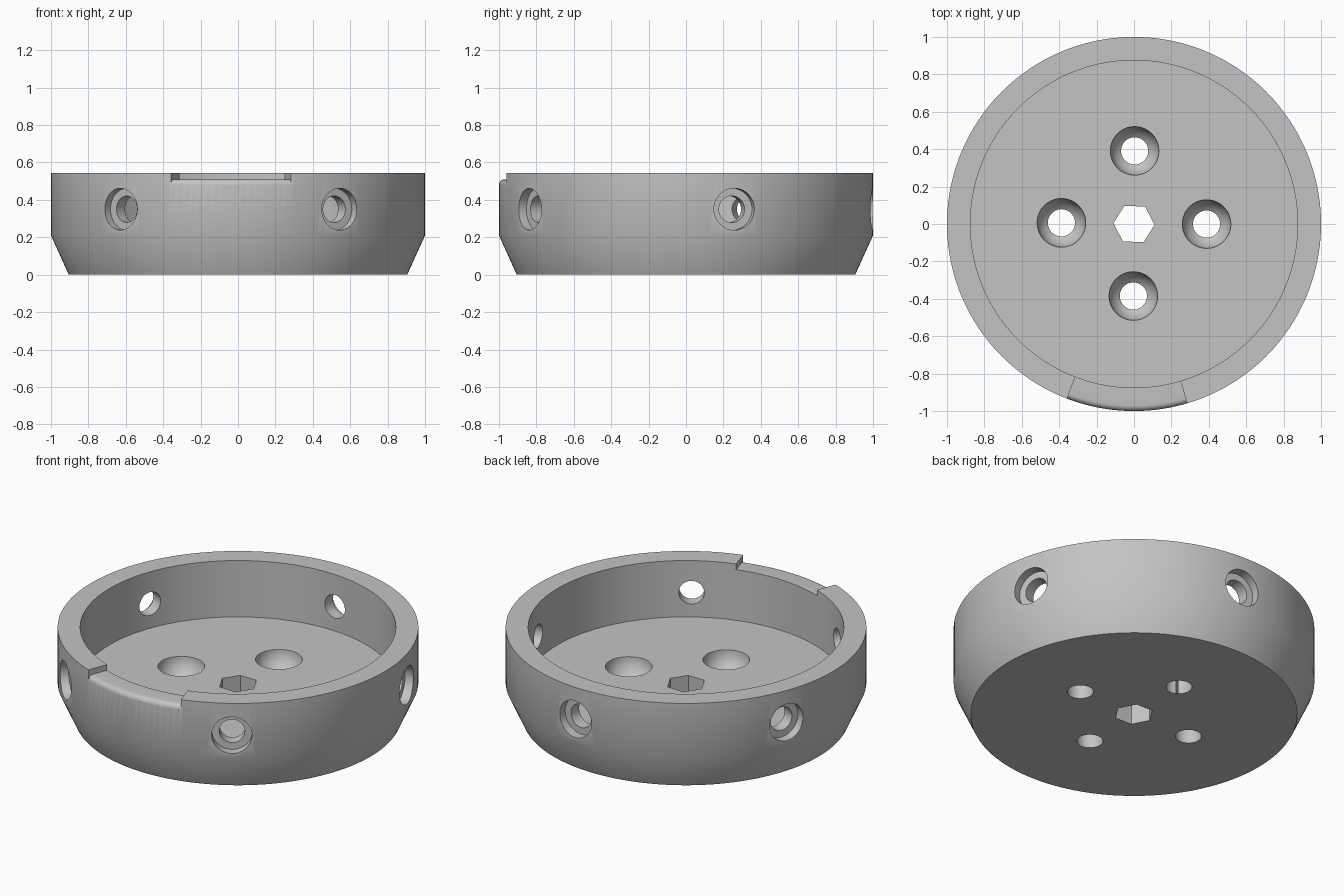
import bpy, bmesh
from math import cos, sin, pi, radians
from mathutils import Matrix

cube = bpy.data.objects.get("Cube")
if cube:
    bpy.data.objects.remove(cube, do_unlink=True)

grey = bpy.data.materials.new("plain grey")
grey.use_nodes = True
colour = (0.55, 0.55, 0.55, 1)
grey.diffuse_color = colour
grey.node_tree.nodes["Principled BSDF"].inputs["Base Color"].default_value = colour


def lathe(name, profile, segments, start=0, sweep=360, matrix=None):
    """Revolve a closed (radius, height) profile; a partial sweep gets end caps."""
    bm = bmesh.new()
    full = sweep == 360
    rings = []
    for i in range(segments if full else segments + 1):
        a = radians(start + sweep * i / segments)
        rings.append([bm.verts.new((r * cos(a), r * sin(a), z)) for r, z in profile])
    n = len(profile)
    for i in range(segments):
        a, b = rings[i], rings[(i + 1) % len(rings)]
        for j in range(n):
            k = (j + 1) % n
            if profile[j][0] or profile[k][0]:
                bm.faces.new((a[j], a[k], b[k], b[j]))
    if not full:
        bm.faces.new(rings[0])
        bm.faces.new(rings[-1])
    bmesh.ops.remove_doubles(bm, verts=bm.verts, dist=1e-5)
    bmesh.ops.recalc_face_normals(bm, faces=bm.faces)
    if matrix:
        bm.transform(matrix)
    mesh = bpy.data.meshes.new(name)
    bm.to_mesh(mesh)
    bm.free()
    mesh.materials.append(grey)
    obj = bpy.data.objects.new(name, mesh)
    bpy.context.collection.objects.link(obj)
    return obj


def cut(target, cutter):
    """Subtract the cutter from the target and discard it."""
    cutter.hide_render = True
    mod = target.modifiers.new("cut", 'BOOLEAN')
    mod.operation = 'DIFFERENCE'
    mod.solver = 'EXACT'
    mod.object = cutter
    bpy.context.view_layer.objects.active = target
    bpy.ops.object.modifier_apply(modifier=mod.name)
    bpy.data.objects.remove(cutter, do_unlink=True)


# Open round cup with a tapered foot
floor, top = 0.2, 0.545
cup = lathe("round_cup", [(0, 0), (0.905, 0), (1, 0.21), (1, top),
                          (0.875, top), (0.875, floor), (0, floor)], 160)

# Five stepped screw holes through the wall
for i in range(5):
    place = (Matrix.Translation((0, 0, 0.35)) @ Matrix.Rotation(radians(15 + 72 * i), 4, 'Z')
             @ Matrix.Rotation(pi / 2, 4, 'Y'))
    cut(cup, lathe("wall_hole_cutter", [(0, 0.7), (0.071, 0.7), (0.071, 0.945),
                                        (0.112, 0.945), (0.112, 1.2), (0, 1.2)], 40, matrix=place))

# Four floor holes with bowl-shaped seats
bowl = [(0.13 * cos(radians(a)), floor - 0.13 * sin(radians(a))) for a in range(56, -1, -8)]
bowl_profile = [(0, -0.1), (bowl[0][0], -0.1)] + bowl + [(0.13, 0.3), (0, 0.3)]
for i in range(4):
    a = radians(90 * i - 0.5)
    place = Matrix.Translation((0.388 * cos(a), 0.388 * sin(a) + 0.003, 0))
    cut(cup, lathe("floor_hole_cutter", bowl_profile, 40, matrix=place))

# Slightly twisted six-sided hole in the centre
hexagon = lathe("hex_cutter", [(0, -0.1), (0.11, -0.1), (0.11, 0.3), (0, 0.3)], 6, start=-2.5)
cut(cup, hexagon)

# Shallow notch in the front rim, with a rounded outer lip
lip = [(0.97 + 0.03 * sin(radians(a)), 0.48 + 0.03 * cos(radians(a))) for a in range(0, 91, 15)]
notch = [(0.8, 0.51)] + lip + [(1.1, 0.48), (1.1, 0.7), (0.8, 0.7)]
cut(cup, lathe("notch_cutter", notch, 16, start=-111, sweep=37.5))

# Smooth curved walls, crisp rims
for o in bpy.context.selected_objects:
    o.select_set(False)
cup.select_set(True)
bpy.context.view_layer.objects.active = cup
bpy.ops.object.shade_smooth_by_angle(angle=radians(30))
